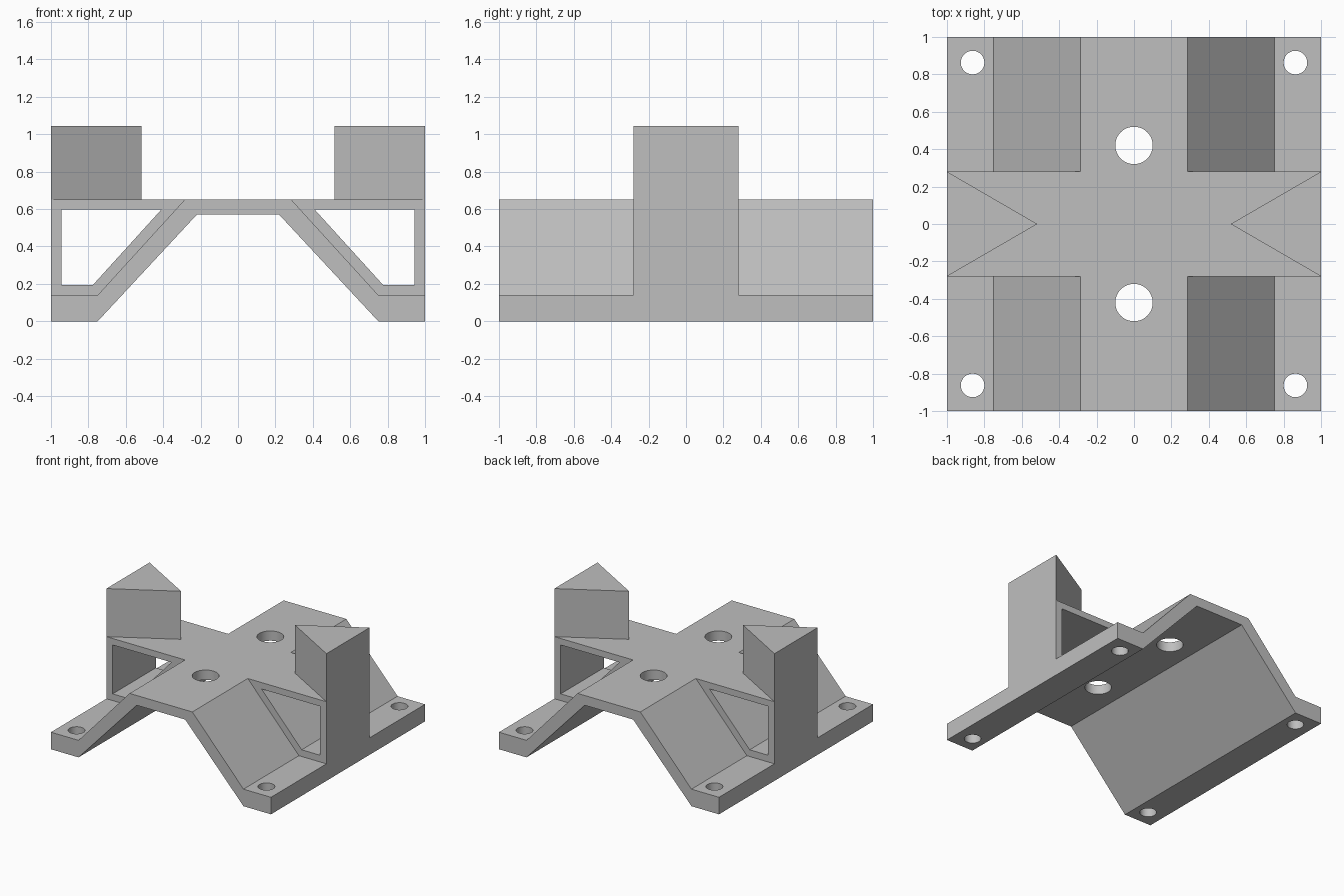
import bpy
import bmesh
from mathutils import Matrix, Vector

default = bpy.data.objects.get("Cube")
if default:
    bpy.data.objects.remove(default, do_unlink=True)

grey = bpy.data.materials.new("light_grey")
grey.use_nodes = True
COLOUR = (0.52, 0.52, 0.52, 1)
grey.diffuse_color = COLOUR
grey.node_tree.nodes["Principled BSDF"].inputs["Base Color"].default_value = COLOUR


def finish(name, bm):
    bmesh.ops.recalc_face_normals(bm, faces=bm.faces[:])
    mesh = bpy.data.meshes.new(name)
    bm.to_mesh(mesh)
    bm.free()
    mesh.materials.append(grey)
    obj = bpy.data.objects.new(name, mesh)
    bpy.context.collection.objects.link(obj)
    return obj


def prism(name, points, offset):
    """Extrude a flat outline along an offset."""
    bm = bmesh.new()
    face = bm.faces.new([bm.verts.new(p) for p in points])
    new = bmesh.ops.extrude_face_region(bm, geom=[face])["geom"]
    moved = [v for v in new if isinstance(v, bmesh.types.BMVert)]
    bmesh.ops.translate(bm, verts=moved, vec=Vector(offset))
    return finish(name, bm)


def side_prism(name, outline, half_depth):
    return prism(name, [(x, -half_depth, z) for x, z in outline], (0, 2 * half_depth, 0))


def combine(body, tool, operation):
    mod = body.modifiers.new(operation.lower(), "BOOLEAN")
    mod.operation = operation
    mod.solver = "EXACT"
    mod.object = tool
    bpy.context.view_layer.objects.active = body
    bpy.ops.object.modifier_apply(modifier=mod.name)
    bpy.data.objects.remove(tool, do_unlink=True)


# Folded bridge plate with two mounting feet
half = [(0.22, 0.57), (0.75, 0), (1, 0), (1, 0.14), (0.75, 0.14), (0.285, 0.65)]
outline = half + [(-x, z) for x, z in reversed(half)]
bracket = side_prism("bracket", outline, 1)

# Side arms with open windows, and wedge posts on top
for s in (-1, 1):
    arm = [(0.2, 0.65), (1, 0.65), (1, 0.14), (0.75, 0.14), (0.67, 0.14)]
    combine(bracket, side_prism("arm", [(s * x, z) for x, z in arm], 0.28), "UNION")
    window = [(0.41, 0.597), (0.943, 0.597), (0.943, 0.195), (0.775, 0.195)]
    combine(bracket, side_prism("window_cutter", [(s * x, z) for x, z in window], 0.4), "DIFFERENCE")
    wedge = [(s, -0.28, 0.65), (s, 0.28, 0.65), (s * 0.517, 0, 0.65)]
    combine(bracket, prism("wedge_post", wedge, (0, 0, 0.395)), "UNION")

# Two large centre holes and four foot holes
holes = [(0, y, 0.1) for y in (-0.42, 0.42)]
holes += [(x, y, 0.063) for x in (-0.863, 0.863) for y in (-0.863, 0.863)]
for x, y, radius in holes:
    bm = bmesh.new()
    bmesh.ops.create_cone(bm, cap_ends=True, segments=48, radius1=radius, radius2=radius,
                          depth=2, matrix=Matrix.Translation((x, y, 0.3)))
    combine(bracket, finish("hole_cutter", bm), "DIFFERENCE")

# Crisp flat faces, smooth hole walls
bracket.select_set(True)
bpy.context.view_layer.objects.active = bracket
bpy.ops.object.shade_smooth_by_angle(angle=0.5)
